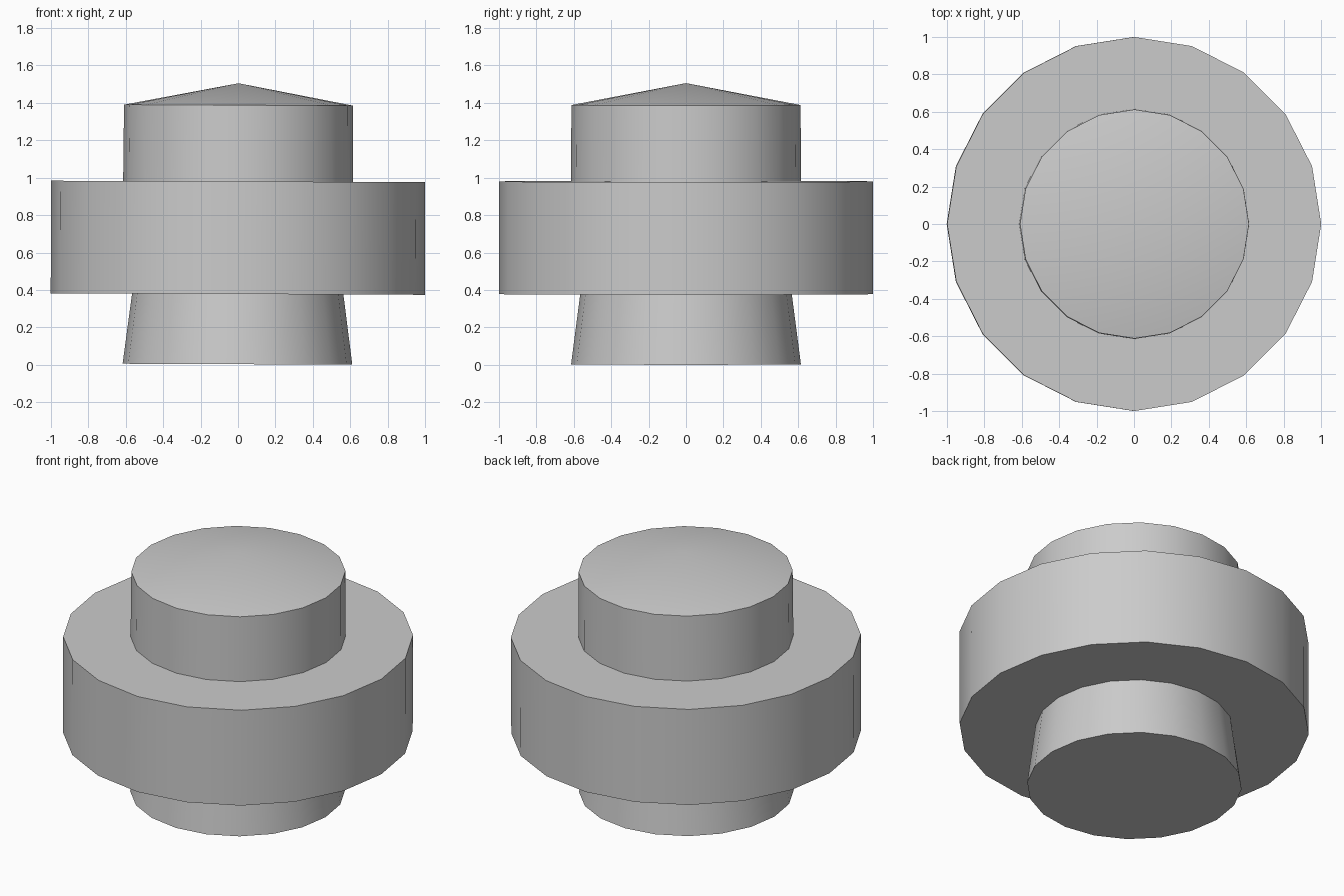
import bpy, bmesh
from math import cos, sin, pi, radians

if "Cube" in bpy.data.objects:
    bpy.data.objects.remove(bpy.data.objects["Cube"])

SIDES = 20


def lathe(name, profile):
    """Revolve (radius, z) points round z; radius 0 gives a single pole."""
    bm = bmesh.new()
    rings = []
    for r, z in profile:
        n = SIDES if r else 1
        rings.append([bm.verts.new((r * cos(2 * pi * i / SIDES),
                                    r * sin(2 * pi * i / SIDES), z)) for i in range(n)])
    for a, b in zip(rings, rings[1:]):
        for i in range(SIDES):
            j = (i + 1) % SIDES
            if len(b) == 1:
                bm.faces.new((a[i], a[j], b[0]))
            else:
                bm.faces.new((a[i], a[j], b[j], b[i]))
    bm.faces.new(rings[0][::-1])  # flat underside
    bmesh.ops.recalc_face_normals(bm, faces=bm.faces)
    mesh = bpy.data.meshes.new(name)
    bm.to_mesh(mesh)
    bm.free()
    obj = bpy.data.objects.new(name, mesh)
    bpy.context.collection.objects.link(obj)
    return obj


# Tapered foot, wide flange, upper neck and shallow cone cap in one profile
body = lathe("flanged_knob", [
    (0.614, 0.003), (0.565, 0.378),
    (1.0, 0.378), (1.0, 0.98),
    (0.615, 0.98), (0.612, 1.388),
    (0, 1.505),
])

# The whole piece leans very slightly to the right
body.rotation_euler.y = radians(0.23)
body.location.x = -0.003

bpy.ops.object.select_all(action='DESELECT')
body.select_set(True)
bpy.context.view_layer.objects.active = body
bpy.ops.object.shade_smooth_by_angle(angle=radians(30))
